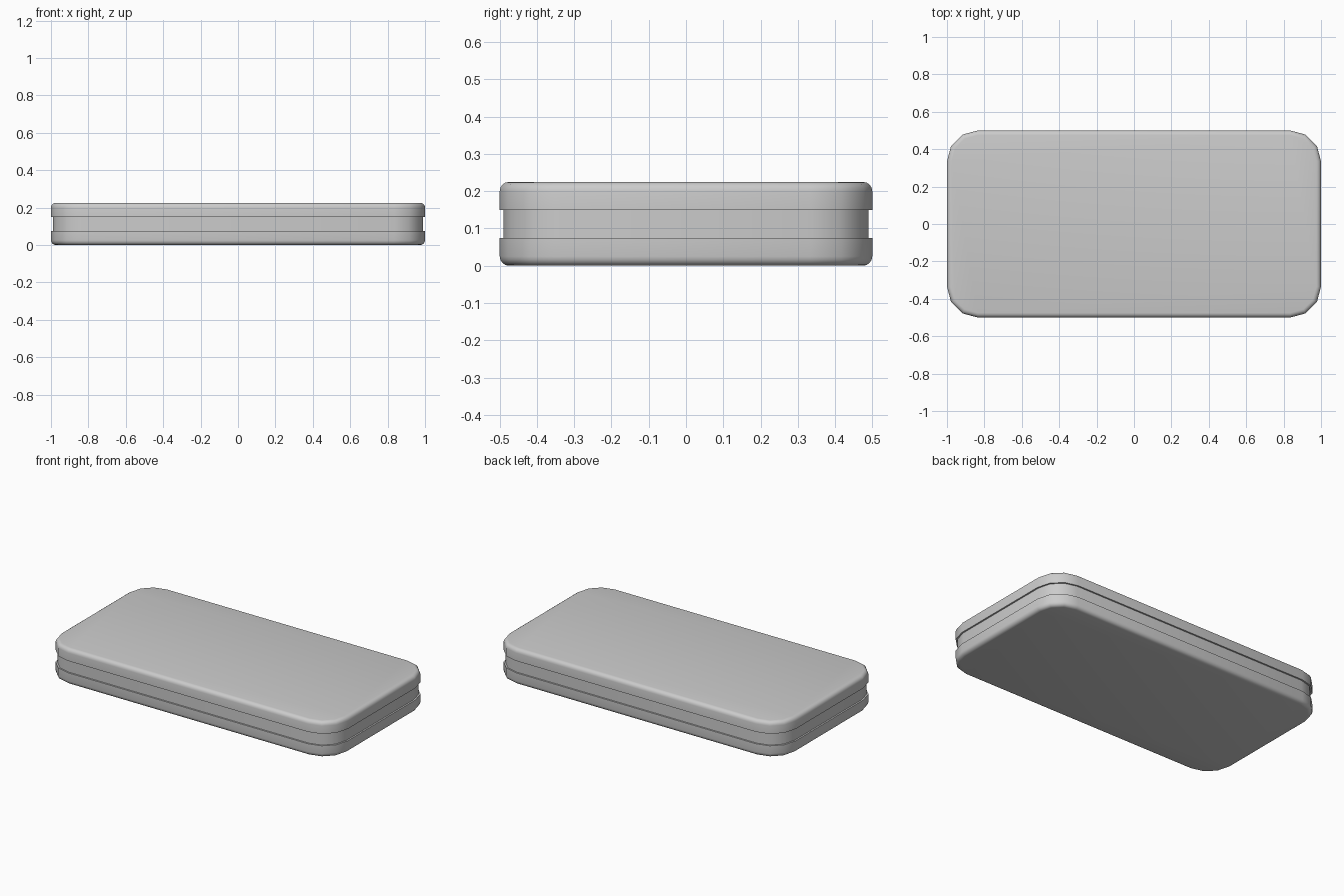
import bpy, bmesh
from math import sin, cos, pi, radians

if "Cube" in bpy.data.objects:
    bpy.data.objects.remove(bpy.data.objects["Cube"])

HX, HY, R = 1.0, 0.5, 0.165   # half sizes and plan corner radius
SEG = 3                       # segments per corner
B = 0.025                     # edge rounding


def outline(inset):
    """Rounded rectangle, counter-clockwise."""
    r = R - inset
    pts = []
    for k, (sx, sy) in enumerate([(1, 1), (-1, 1), (-1, -1), (1, -1)]):
        for i in range(SEG + 1):
            a = k * pi / 2 + i * pi / 2 / SEG
            pts.append((sx * (HX - R) + r * cos(a), sy * (HY - R) + r * sin(a)))
    return pts


def loft(name, profile, capped=True):
    """Stack rounded outlines given as (inset, z), bottom to top."""
    bm = bmesh.new()
    rings = [[bm.verts.new((x, y, z)) for x, y in outline(d)] for d, z in profile]
    n = len(rings[0])
    for lo, hi in zip(rings, rings[1:]):
        for i in range(n):
            j = (i + 1) % n
            bm.faces.new((lo[i], lo[j], hi[j], hi[i]))
    if capped:
        bm.faces.new(rings[0][::-1])
        bm.faces.new(rings[-1])
    mesh = bpy.data.meshes.new(name)
    bm.to_mesh(mesh)
    bm.free()
    ob = bpy.data.objects.new(name, mesh)
    bpy.context.collection.objects.link(ob)
    bpy.ops.object.select_all(action='DESELECT')
    ob.select_set(True)
    bpy.context.view_layer.objects.active = ob
    bpy.ops.object.shade_smooth_by_angle(angle=radians(40))
    return ob


# Quarter-round edge running from the flat face to the side wall
edge = [(B * (1 - sin(t)), B * (1 - cos(t))) for t in (i * pi / 8 for i in range(5))]

# Lower shell, recessed middle band, upper shell
loft("lower_shell", edge + [(0, 0.075)])
loft("middle_band", [(0.01, 0.075), (0.01, 0.15)], capped=False)
loft("upper_shell", [(0, 0.15)] + [(d, 0.225 - z) for d, z in reversed(edge)])
